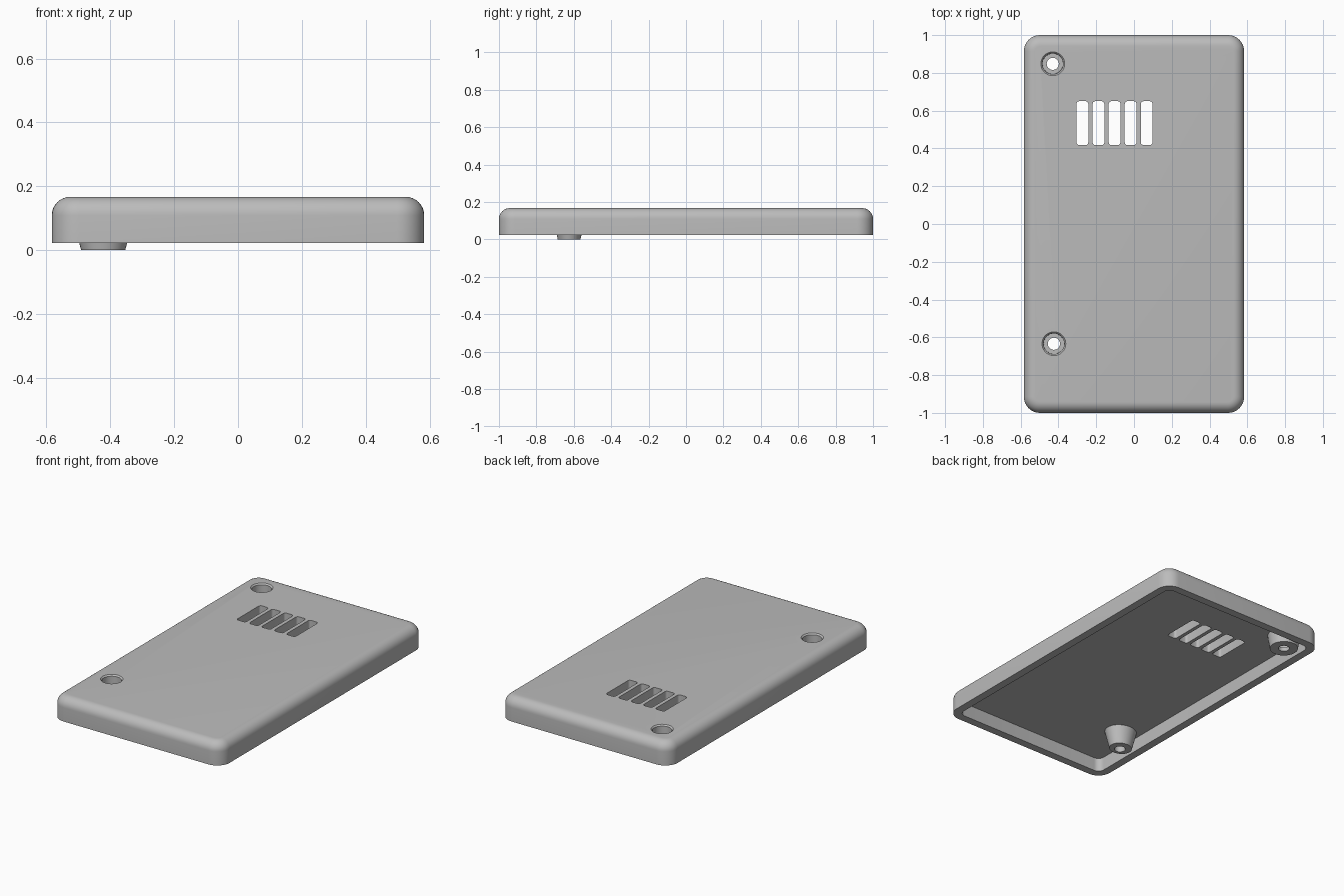
import bpy, bmesh, math
from mathutils import Matrix

old = bpy.data.objects.get("Cube")
if old:
    bpy.data.objects.remove(old, do_unlink=True)

grey = bpy.data.materials.new("plain grey")
grey.use_nodes = True
colour = (0.5, 0.5, 0.5, 1)
grey.diffuse_color = colour
grey.node_tree.nodes["Principled BSDF"].inputs["Base Color"].default_value = colour

FLOOR, TOP, CEILING = 0.023, 0.167, 0.108
HALF_X, HALF_Y, WALL = 0.583, 1.0, 0.05


def add_object(name, bm):
    mesh = bpy.data.meshes.new(name)
    bm.to_mesh(mesh)
    bm.free()
    mesh.materials.append(grey)
    obj = bpy.data.objects.new(name, mesh)
    bpy.context.collection.objects.link(obj)
    return obj


def rounded_box(name, cx, cy, hx, hy, z0, z1, corner, top_round=0, steps=8):
    bm = bmesh.new()
    place = Matrix.Translation((cx, cy, (z0 + z1) / 2)) @ Matrix.Diagonal((2 * hx, 2 * hy, z1 - z0, 1))
    bmesh.ops.create_cube(bm, size=1, matrix=place)
    upright = [e for e in bm.edges if abs(e.verts[0].co.z - e.verts[1].co.z) > 0.01]
    bmesh.ops.bevel(bm, geom=upright, offset=corner, segments=steps, profile=0.5, affect='EDGES')
    if top_round:
        rim = [e for e in bm.edges if all(v.co.z > z1 - 1e-4 for v in e.verts)]
        bmesh.ops.bevel(bm, geom=rim, offset=top_round, segments=steps, profile=0.5, affect='EDGES')
    return add_object(name, bm)


def turned(name, x, y, profile, squash=1.0, sides=48):
    """Closed solid of revolution from (radius, z) pairs, lowest first."""
    bm = bmesh.new()
    rings = []
    for r, z in profile:
        rings.append([bm.verts.new((x + r * math.cos(2 * math.pi * i / sides),
                                    y + r * squash * math.sin(2 * math.pi * i / sides), z))
                      for i in range(sides)])
    for low, high in zip(rings, rings[1:]):
        for i in range(sides):
            j = (i + 1) % sides
            bm.faces.new((low[i], low[j], high[j], high[i]))
    bm.faces.new(rings[0][::-1])
    bm.faces.new(rings[-1])
    return add_object(name, bm)


def combine(target, tool, operation):
    mod = target.modifiers.new(operation, 'BOOLEAN')
    mod.operation, mod.object, mod.solver = operation, tool, 'EXACT'
    graph = bpy.context.evaluated_depsgraph_get()
    mesh = bpy.data.meshes.new_from_object(target.evaluated_get(graph))
    target.modifiers.clear()
    target.data = mesh
    bpy.data.objects.remove(tool, do_unlink=True)


# Hollow lid with rounded top edge
lid = rounded_box("lid_shell", 0, 0, HALF_X, HALF_Y, FLOOR, TOP, 0.085, 0.058)
cavity = rounded_box("cavity", 0, 0, HALF_X - WALL, HALF_Y - WALL, -0.1, CEILING, 0.04)
combine(lid, cavity, 'DIFFERENCE')

# Tapered screw posts under the lid
mid = (CEILING + TOP) / 2
combine(lid, turned("front_post", -0.422, -0.625, [(0.069, 0), (0.105, mid)], 0.88), 'UNION')
combine(lid, turned("back_post", -0.43, 0.848, [(0.082, FLOOR + 0.002), (0.1, mid)]), 'UNION')

# Stepped screw holes with a small chamfer
for x, y in ((-0.424, -0.634), (-0.43, 0.848)):
    bore = turned("bore", x, y, [(0.032, -0.1), (0.032, 0.05), (0.054, 0.05),
                                 (0.055, TOP - 0.008), (0.063, TOP), (0.063, TOP + 0.1)])
    combine(lid, bore, 'DIFFERENCE')

# Row of vent slots
for i in range(5):
    slot = rounded_box("slot", -0.273 + 0.085 * i, 0.534, 0.031, 0.116, 0.05, 0.3, 0.014, steps=4)
    combine(lid, slot, 'DIFFERENCE')

# Smooth curves, sharp corners
bpy.ops.object.select_all(action='DESELECT')
lid.select_set(True)
bpy.context.view_layer.objects.active = lid
bpy.ops.object.shade_smooth_by_angle(angle=math.radians(30))
